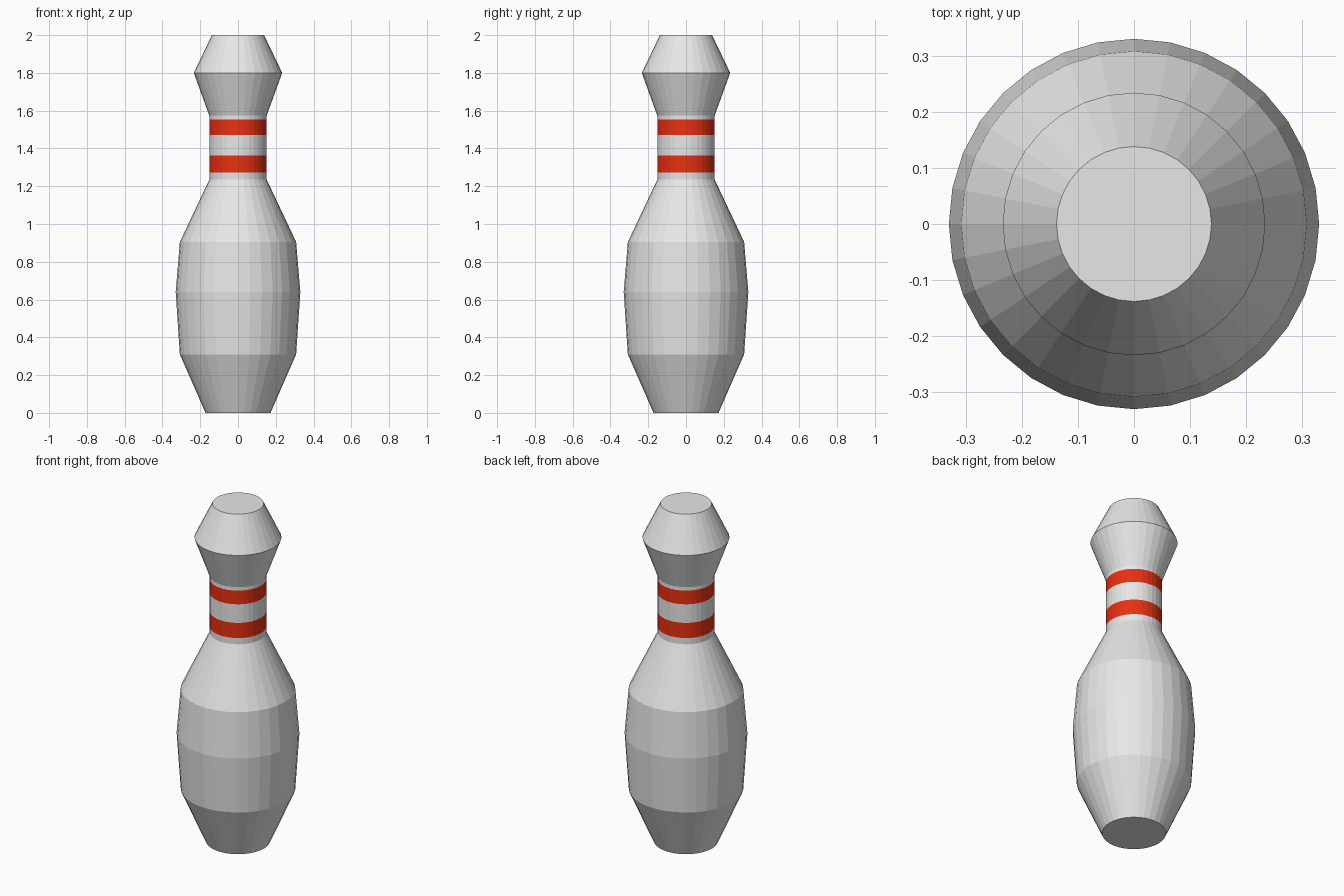
import bpy, bmesh, math

if "Cube" in bpy.data.objects:
    bpy.data.objects.remove(bpy.data.objects["Cube"])

SIDES = 32
# Profile of the pin: (radius, height); extra rings on the neck bound the stripes
PROFILE = [(0.172, 0.0), (0.308, 0.31), (0.33, 0.64), (0.308, 0.905),
           (0.152, 1.235), (0.152, 1.272), (0.152, 1.362), (0.152, 1.472),
           (0.152, 1.553), (0.152, 1.574), (0.234, 1.80), (0.138, 2.0)]
STRIPES = [(1.272, 1.362), (1.472, 1.553)]


def material(name, rgb):
    mat = bpy.data.materials.new(name)
    mat.diffuse_color = (*rgb, 1.0)
    mat.use_nodes = True
    mat.node_tree.nodes["Principled BSDF"].inputs["Base Color"].default_value = mat.diffuse_color
    return mat


# Lathe the profile into rings
bm = bmesh.new()
rings = []
for r, z in PROFILE:
    rings.append([bm.verts.new((r * math.cos(2 * math.pi * i / SIDES),
                                r * math.sin(2 * math.pi * i / SIDES), z))
                  for i in range(SIDES)])
for low, high in zip(rings, rings[1:]):
    for i in range(SIDES):
        j = (i + 1) % SIDES
        bm.faces.new((low[i], low[j], high[j], high[i]))

# Flat base and flat top
bm.faces.new(rings[0][::-1])
bm.faces.new(rings[-1])

# Red stripes on the neck, chosen by height
for face in bm.faces:
    z = face.calc_center_median().z
    face.material_index = int(any(a < z < b for a, b in STRIPES))

mesh = bpy.data.meshes.new("bowling_pin")
bm.to_mesh(mesh)
bm.free()
mesh.materials.append(material("white", (0.8, 0.8, 0.8)))
mesh.materials.append(material("red", (0.8, 0.03, 0.006)))
pin = bpy.data.objects.new("bowling_pin", mesh)
bpy.context.collection.objects.link(pin)
